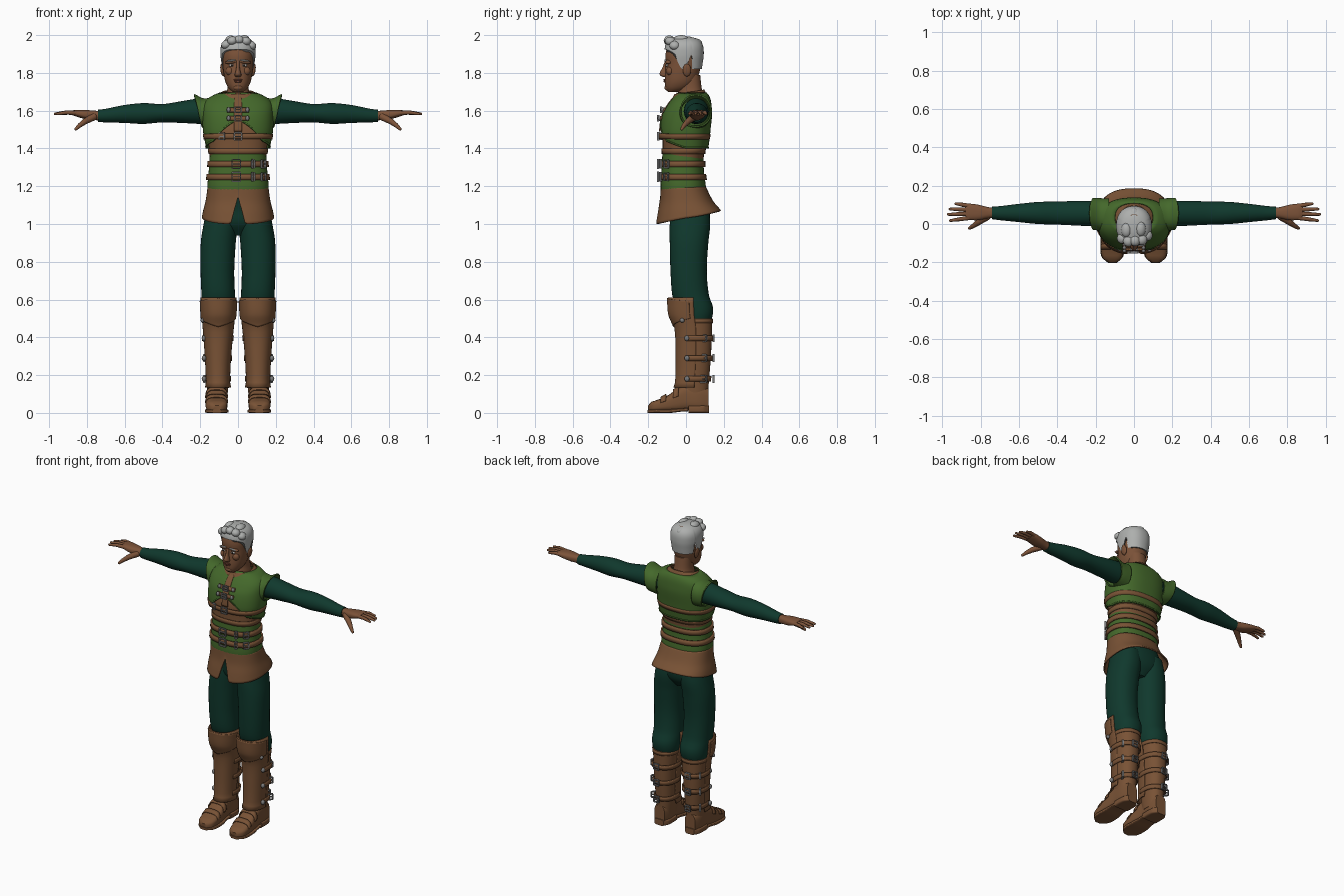
import bpy, bmesh, math
from mathutils import Matrix, Vector

if "Cube" in bpy.data.objects:
    bpy.data.objects.remove(bpy.data.objects["Cube"])


def material(name, r, g, b, rough=0.8):
    m = bpy.data.materials.new(name)
    m.use_nodes = True
    m.diffuse_color = (r, g, b, 1)
    node = m.node_tree.nodes["Principled BSDF"]
    node.inputs["Base Color"].default_value = (r, g, b, 1)
    node.inputs["Roughness"].default_value = rough
    return m


SKIN = material("skin", .20, .085, .04)
LEATHER = material("leather", .19, .085, .036)
VEST = material("vest_green", .058, .14, .024)
CLOTH = material("dark_green_cloth", .005, .04, .026)
HAIR = material("grey_hair", .42, .43, .42)
METAL = material("metal", .2, .2, .2)
WHITE = material("eye_white", .5, .48, .45)
DARK = material("eye_dark", .02, .012, .008)
LIP = material("lip", .15, .05, .03)


def finish(bm, name, mat, mirror=False, thick=0, angle=40):
    bmesh.ops.recalc_face_normals(bm, faces=bm.faces)
    me = bpy.data.meshes.new(name)
    bm.to_mesh(me)
    bm.free()
    ob = bpy.data.objects.new(name, me)
    bpy.context.collection.objects.link(ob)
    me.materials.append(mat)
    bpy.ops.object.select_all(action='DESELECT')
    ob.select_set(True)
    bpy.context.view_layer.objects.active = ob
    bpy.ops.object.shade_smooth_by_angle(angle=math.radians(angle))
    if thick:
        ob.modifiers.new("thickness", 'SOLIDIFY').thickness = thick
    if mirror:
        ob.modifiers.new("mirror", 'MIRROR')
    return ob


def sample(rows, h):
    """Smooth interpolation of the cross-section extents at height h."""
    h = min(max(h, rows[0][0]), rows[-1][0])
    i = max(k for k in range(len(rows) - 1) if rows[k][0] <= h)
    a, b = rows[i], rows[i + 1]
    p, q = rows[max(i - 1, 0)], rows[min(i + 2, len(rows) - 1)]
    d = b[0] - a[0]
    t = (h - a[0]) / d
    out = []
    for k in range(1, 5):
        ma = (b[k] - p[k]) / (b[0] - p[0]) * d
        mb = (q[k] - a[k]) / (q[0] - a[0]) * d
        out.append(a[k] + t * ma + t * t * (3 * (b[k] - a[k]) - 2 * ma - mb)
                   + t ** 3 * (2 * (a[k] - b[k]) + ma + mb))
    return out


def loft(name, rows, mat, lo=None, hi=None, axis='z', p=2.2, n=18, segs=48,
         arc=None, grow=0, thick=0, mirror=False):
    """Skin through extents (h, u0, u1, v0, v1); lo and hi trim by angle, 0 = front."""
    lo = lo or (lambda a: rows[0][0])
    hi = hi or (lambda a: rows[-1][0])
    a0, a1 = arc or (-math.pi, math.pi)
    cols = segs + 1 if arc else segs
    bm = bmesh.new()
    grid = []
    for j in range(n + 1):
        ring = []
        for i in range(cols):
            a = a0 + (a1 - a0) * i / segs
            h = lo(a) + (hi(a) - lo(a)) * j / n
            u0, u1, v0, v1 = sample(rows, h)
            s, c = math.sin(a), math.cos(a)
            u = (u0 + u1) / 2 + ((u1 - u0) / 2 + grow) * math.copysign(abs(s) ** (2 / p), s)
            v = (v0 + v1) / 2 - ((v1 - v0) / 2 + grow) * math.copysign(abs(c) ** (2 / p), c)
            ring.append(bm.verts.new({'z': (u, v, h), 'x': (h, u, v), 'y': (u, h, v)}[axis]))
        grid.append(ring)
    for r, s in zip(grid, grid[1:]):
        for i in range(segs):
            k = (i + 1) % cols
            bm.faces.new((r[i], r[k], s[k], s[i]))
    if not arc and not thick:
        bm.faces.new(grid[0])
        bm.faces.new(grid[-1])
    return finish(bm, name, mat, mirror, thick)


def sym(*rows):
    return [(z, -w, w, f, b) for z, w, f, b in rows]


def ball(name, loc, size, mat, mirror=False, rot=0):
    bm = bmesh.new()
    bmesh.ops.create_uvsphere(bm, u_segments=20, v_segments=12, radius=1)
    bm.transform(Matrix.Translation(loc) @ Matrix.Rotation(rot, 4, 'Y') @ Matrix.Diagonal((*size, 1)))
    return finish(bm, name, mat, mirror, angle=180)


def tube(name, pts, mat, mirror=False):
    """Rounded tapering tube through points (x, y, z, radius)."""
    bm = bmesh.new()
    for a, b in zip(pts, pts[1:]):
        pa, pb = Vector(a[:3]), Vector(b[:3])
        m = Matrix.Translation((pa + pb) / 2) @ (pb - pa).to_track_quat('Z', 'Y').to_matrix().to_4x4()
        bmesh.ops.create_cone(bm, segments=12, radius1=a[3], radius2=b[3], depth=(pb - pa).length, matrix=m)
    for q in pts:
        bmesh.ops.create_uvsphere(bm, u_segments=12, v_segments=8, radius=q[3], matrix=Matrix.Translation(q[:3]))
    return finish(bm, name, mat, mirror, angle=60)


def buckle(name, loc, w, h, turn=0, mirror=False):
    """Rectangular frame with a centre tongue, facing the front before turning."""
    bm = bmesh.new()
    t = .006
    bars = [(-w / 2, 0, t, h), (w / 2, 0, t, h), (0, h / 2, w, t), (0, -h / 2, w, t), (0, 0, w, t * .8)]
    base = Matrix.Translation(loc) @ Matrix.Rotation(turn, 4, 'Z')
    for x, z, sx, sz in bars:
        bmesh.ops.create_cube(bm, size=1, matrix=base @ Matrix.Translation((x, 0, z)) @ Matrix.Diagonal((sx, .012, sz, 1)))
    return finish(bm, name, METAL, mirror)


# Torso layers
chest = sym((1.38, .163, -.118, .115), (1.45, .178, -.134, .125), (1.5, .186, -.138, .13),
            (1.58, .188, -.125, .138), (1.63, .184, -.098, .135), (1.66, .165, -.075, .13),
            (1.68, .135, -.058, .122), (1.695, .1, -.045, .11))
waist = sym((1.16, .158, -.133, .105), (1.2, .162, -.135, .105), (1.28, .155, -.13, .095), (1.37, .149, -.125, .092))
midriff = sym((1.34, .148, -.123, .092), (1.42, .156, -.124, .102), (1.5, .168, -.122, .113), (1.6, .15, -.09, .11))
loft("midriff_leather", midriff, LEATHER, p=2.4)
loft("lower_vest", waist, VEST, p=2.4)


def vest_edge(a):
    front = max(0, math.cos(a))
    return 1.4 + .05 * front + .1 * max(0, 1 - abs(a) / .75)


loft("upper_vest", chest, VEST, lo=vest_edge, p=2.4, n=24, segs=72, thick=.006)
loft("vest_hem", chest, VEST, lo=vest_edge, hi=lambda a: vest_edge(a) + .008, p=2.4, n=1, segs=72, grow=.004, thick=.006)
loft("front_placket", chest, LEATHER, lo=lambda a: 1.49, p=2.4, arc=(-.07, .07), segs=6, grow=.004, thick=.006)
for z in (1.56, 1.605):
    loft("clasp_strap", chest, LEATHER, lo=lambda a: z - .011, hi=lambda a: z + .011, p=2.4, n=2,
         arc=(-.24, .24), segs=12, grow=.009, thick=.008)
    y = -.148 if z < 1.58 else -.132
    buckle("clasp_buckle", (0, y, z), .034, .03)
    ball("clasp_stud", (.05, y + .008, z), (.01, .01, .014), METAL, True)
loft("chest_strap", midriff, LEATHER, lo=lambda a: 1.45, hi=lambda a: 1.478, p=2.4, n=2, grow=.012, thick=.008)
loft("midriff_band", midriff, LEATHER, lo=lambda a: 1.37, hi=lambda a: 1.4, p=2.4, n=2, grow=.006, thick=.006)
buckle("chest_buckle", (0, -.147, 1.464), .04, .038)
buckle("chest_strap_end", (-.085, -.13, 1.464), .03, .034, -.4)

# Belts and their buckles
for z in (1.25, 1.318):
    loft("belt", waist, LEATHER, lo=lambda a: z - .016, hi=lambda a: z + .016, p=2.4, n=2, grow=.01, thick=.01)
    buckle("belt_buckle", (-.01, -.148, z), .045, .048)
    buckle("belt_loop", (.08, -.136, z), .014, .044, .35)
    buckle("belt_tip", (.135, -.105, z), .03, .04, .85)

# Coat skirt with a front slit, and trousers
skirt = sym((1, .197, -.16, .225), (1.06, .187, -.15, .195), (1.12, .172, -.138, .145), (1.195, .161, -.134, .106))
loft("coat_skirt", skirt, LEATHER, p=2.4, n=14, segs=96, thick=.008,
     lo=lambda a: 1.036 - .036 * math.cos(a) + .145 * max(0, 1 - abs(a) / .14))
loft("hips", sym((.94, .05, -.03, .08), (1, .15, -.075, .12), (1.08, .165, -.09, .125), (1.18, .15, -.12, .095)), CLOTH)
loft("trouser_leg", [(.47, .03, .175, -.03, .125), (.51, .018, .186, -.04, .14), (.56, .015, .19, -.05, .143),
                     (.62, .016, .193, -.072, .122), (.75, .02, .198, -.082, .11), (.9, .012, .197, -.086, .118),
                     (1, .002, .182, -.086, .128), (1.08, .005, .165, -.08, .12)], CLOTH, mirror=True, n=28)

# Boots: calf, front guard, knee plate, straps
calf = [(.06, .06, .16, -.03, .115), (.15, .05, .165, -.035, .12), (.3, .042, .175, -.04, .132), (.5, .025, .184, -.045, .14)]
guard = [(.135, .036, .175, -.066, .135), (.16, .042, .17, -.058, .13), (.3, .036, .176, -.055, .14),
         (.45, .022, .187, -.062, .145), (.52, .014, .193, -.088, .15), (.61, .008, .198, -.095, .15)]
loft("boot_calf", calf, LEATHER, mirror=True)
loft("boot_cuff", calf, LEATHER, lo=lambda a: .475, hi=lambda a: .497, n=2, grow=.004, thick=.006, mirror=True)
loft("shin_guard", guard, LEATHER, arc=(-1.65, 1.65), thick=.008, mirror=True)
loft("knee_plate", guard, LEATHER, lo=lambda a: .455 + .03 * abs(a), hi=lambda a: .607 - .01 * abs(a),
     arc=(-1.5, 1.5), grow=.006, thick=.008, mirror=True)
ball("knee_rivet", (.186, -.02, .49), (.012, .012, .012), METAL, True)
for z in (.18, .29, .395):
    loft("boot_strap", calf, LEATHER, lo=lambda a: z - .014, hi=lambda a: z + .014, n=2,
         arc=(1.2, 5.1), grow=.011, thick=.008, mirror=True)
    buckle("boot_buckle", (.166, .09, z), .045, .036, 1.0, True)
    buckle("boot_back_buckle", (.115, .146, z), .034, .036, 0, True)
    ball("strap_rivet", (.18, .005, z), (.012, .013, .015), METAL, True)

# Feet
loft("foot", [(-.2, .09, .135, .012, .04), (-.19, .07, .155, .008, .055), (-.16, .058, .169, .006, .066),
              (-.1, .056, .171, .006, .09), (-.05, .06, .168, .006, .125), (0, .064, .164, .012, .15),
              (.07, .062, .162, .006, .15), (.118, .075, .15, .006, .13)], LEATHER, axis='y', p=3, mirror=True)
loft("sole", [(-.203, .09, .135, 0, .016), (-.17, .056, .17, 0, .02), (-.08, .052, .174, 0, .02),
              (-.03, .06, .168, .006, .024), (.01, .06, .166, .008, .026)], LEATHER, axis='y', p=5, mirror=True)
loft("heel", [(.012, .058, .167, 0, .04), (.09, .06, .164, 0, .04), (.123, .08, .145, 0, .04)], LEATHER,
     axis='y', p=5, mirror=True)
for y in (-.12, -.055):
    top = .085 if y < -.1 else .125
    loft("foot_strap", [(y - .014, .053, .174, 0, top), (y + .014, .053, .174, 0, top + .016)], LEATHER,
         axis='y', p=3, n=2, arc=(1.7, 4.58), thick=.006, mirror=True)

# Arms and flared shoulder edges
loft("sleeve", [(.13, -.01, .115, 1.53, 1.66), (.2, -.012, .12, 1.53, 1.665), (.3, -.008, .12, 1.535, 1.65),
                (.4, -.003, .117, 1.538, 1.635), (.5, .0, .115, 1.53, 1.64), (.6, .01, .105, 1.535, 1.63),
                (.7, .02, .093, 1.538, 1.61), (.74, .025, .09, 1.54, 1.605)], CLOTH, axis='x', p=2, n=28, mirror=True)
loft("shoulder_edge", [(.13, -.05, .132, 1.5, 1.675), (.18, -.035, .135, 1.51, 1.665), (.23, -.03, .138, 1.52, 1.688)],
     VEST, axis='x', hi=lambda a: .192 + .038 * (1 - math.cos(a)) / 2, thick=.008, mirror=True)

# Hands
loft("palm", [(.72, .033, .083, 1.548, 1.598), (.76, .03, .088, 1.55, 1.6), (.81, .02, .1, 1.556, 1.604),
              (.86, .022, .106, 1.57, 1.604), (.878, .03, .1, 1.576, 1.6)], SKIN, axis='x', p=2.5, mirror=True)
for name, y0, y1, x1 in (("index", .032, .018, .958), ("middle", .054, .05, .968),
                         ("ring", .075, .078, .96), ("little", .095, .106, .93)):
    tube(name + "_finger", [(.86, y0, 1.588, .0115), ((.86 + x1) / 2, (y0 + y1) / 2, 1.59, .0105),
                            (x1, y1, 1.583, .007)], SKIN, True)
tube("thumb", [(.765, .04, 1.567, .02), (.81, .01, 1.543, .016), (.838, -.01, 1.522, .012), (.858, -.022, 1.503, .008)], SKIN, True)

# Neck and collar
loft("neck", sym((1.62, .075, -.045, .1), (1.68, .064, -.045, .092), (1.72, .056, -.04, .083), (1.79, .055, -.04, .075)), SKIN)
loft("collar", sym((1.665, .12, -.072, .12), (1.69, .098, -.06, .108), (1.71, .073, -.054, .098)),
     LEATHER, lo=lambda a: 1.665, hi=lambda a: 1.7 - .012 * math.cos(a), thick=.008)

# Head and face
skull = sym((1.7, .028, -.095, -.04), (1.715, .047, -.107, .01), (1.75, .066, -.112, .05), (1.8, .076, -.111, .07),
            (1.85, .081, -.107, .08), (1.9, .084, -.108, .084), (1.95, .074, -.092, .075), (1.985, .035, -.05, .05))
loft("head", skull, SKIN, n=30)
loft("nose", [(1.778, -.014, .014, -.122, -.09), (1.788, -.018, .018, -.138, -.09), (1.8, -.015, .015, -.139, -.09),
              (1.83, -.009, .009, -.124, -.09), (1.862, -.01, .01, -.112, -.09)], SKIN, segs=24)
ball("brow_ridge", (.034, -.093, 1.858), (.034, .018, .011), SKIN, True, .1)
ball("cheek", (.042, -.085, 1.81), (.024, .02, .024), SKIN, True)
ball("chin", (0, -.098, 1.722), (.026, .016, .016), SKIN)
ball("ear", (.083, .005, 1.815), (.01, .022, .034), SKIN, True, .15)
ball("eyebrow", (.036, -.109, 1.865), (.026, .006, .005), HAIR, True, .12)
ball("eye", (.034, -.1, 1.84), (.014, .008, .007), WHITE, True)
ball("iris", (.033, -.106, 1.84), (.0055, .004, .0055), DARK, True)
ball("upper_lip", (0, -.113, 1.763), (.024, .007, .005), LIP)
ball("lower_lip", (0, -.111, 1.754), (.019, .008, .006), LIP)


# Hair cap with sideburns, swept locks on top
def hairline(a):
    t = abs(a)
    if t < 1.2:
        return 1.925 - .03 * (t / 1.2) ** 3
    return 1.82 + .075 * max(0, min(1, abs(t - 1.52) / .3 - .3)) * (t < 2)


hair = sym((1.8, .079, -.095, .08), (1.85, .087, -.11, .088), (1.9, .093, -.114, .094),
           (1.95, .088, -.108, .088), (1.98, .062, -.085, .062), (1.992, .025, -.04, .02))
loft("hair", hair, HAIR, lo=hairline, n=18, segs=72)
for i, (x, y, z) in enumerate([(-.062, -.075, 1.95), (-.03, -.09, 1.97), (.005, -.088, 1.975), (.042, -.083, 1.968),
                               (.07, -.06, 1.945), (-.04, -.03, 1.975), (.035, -.025, 1.977), (0, .045, 1.96)]):
    ball("hair_lock", (x, y, z), (.027, .04 if i > 4 else .028, .023), HAIR, rot=x * 6)
